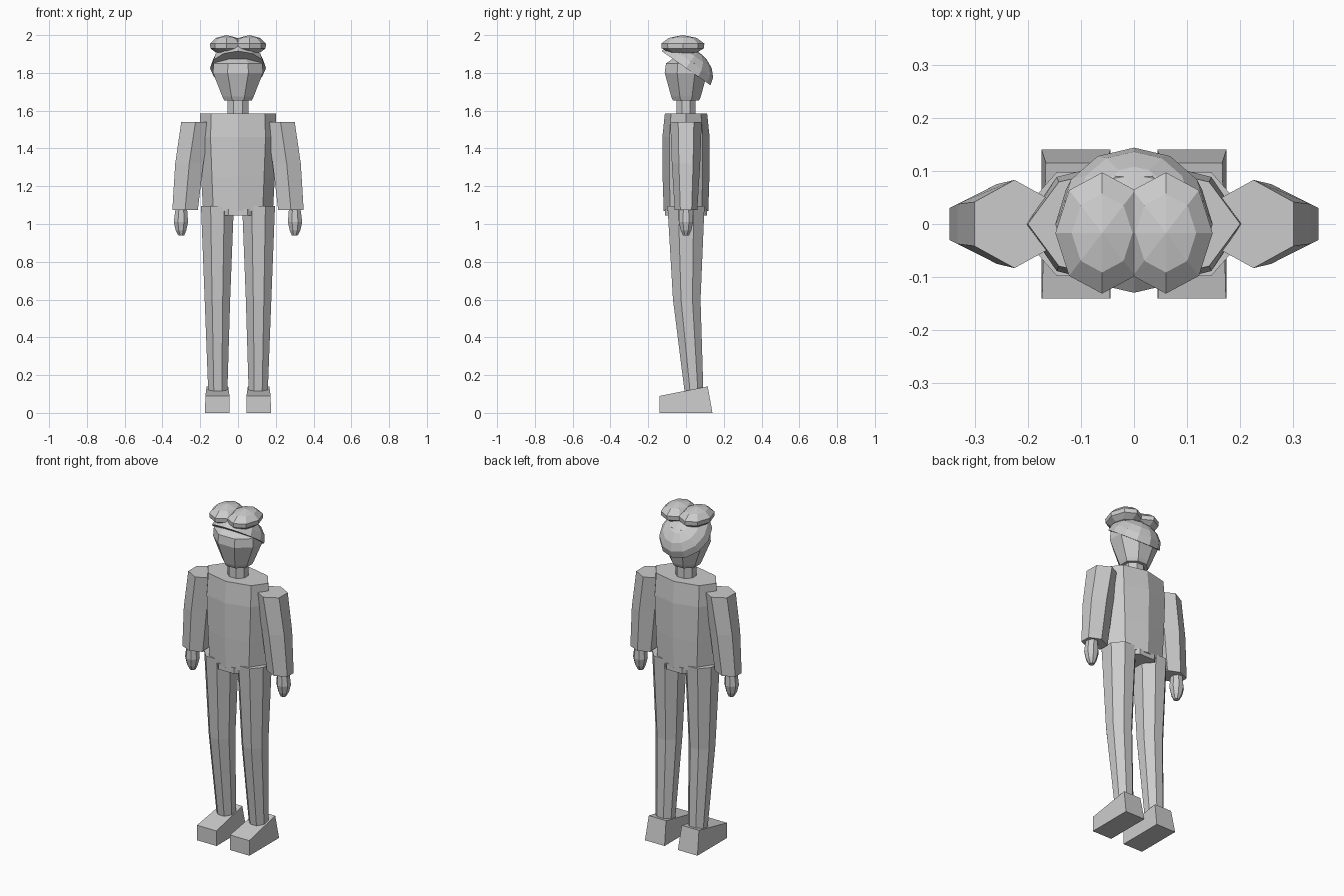
import bpy, bmesh
from math import sin, cos, pi, radians
from mathutils import Matrix

cube = bpy.data.objects.get("Cube")
if cube:
    bpy.data.objects.remove(cube, do_unlink=True)

clay = bpy.data.materials.new("clay_grey")
clay.use_nodes = True
clay.diffuse_color = (0.6, 0.6, 0.6, 1)
clay.node_tree.nodes["Principled BSDF"].inputs["Base Color"].default_value = (0.6, 0.6, 0.6, 1)


def finish(name, bm, matrix=None):
    if matrix:
        bm.transform(matrix)
    bmesh.ops.recalc_face_normals(bm, faces=bm.faces)
    mesh = bpy.data.meshes.new(name)
    bm.to_mesh(mesh)
    bm.free()
    mesh.materials.append(clay)
    obj = bpy.data.objects.new(name, mesh)
    bpy.context.collection.objects.link(obj)
    return obj


def loft(name, rings, sides=8, phase=0.0, side=1, matrix=None):
    """Skin a stack of elliptical rings given as (x, y, z, radius x, radius y)."""
    bm = bmesh.new()
    loops = []
    for x, y, z, rx, ry in rings:
        angles = [phase + 2 * pi * i / sides for i in range(sides)]
        loops.append([bm.verts.new((side * (x + rx * cos(a)), y + ry * sin(a), z))
                      for a in angles])
    for low, high in zip(loops, loops[1:]):
        for i in range(sides):
            j = (i + 1) % sides
            bm.faces.new((low[i], low[j], high[j], high[i]))
    bm.faces.new(loops[0])
    bm.faces.new(loops[-1])
    bmesh.ops.remove_doubles(bm, verts=bm.verts, dist=0.0005)
    return finish(name, bm, matrix)


def shoe(name, side):
    """Wedge shoe: a side profile extruded across, a little narrower on top."""
    profile = [(-0.14, 0, 0.065), (0.14, 0, 0.065),
               (0.115, 0.14, 0.057), (-0.14, 0.09, 0.064)]
    bm = bmesh.new()
    inner, outer = [[bm.verts.new((side * (0.109 + s * w), y, z)) for y, z, w in profile]
                    for s in (-1, 1)]
    bm.faces.new(inner)
    bm.faces.new(outer)
    for i in range(4):
        j = (i + 1) % 4
        bm.faces.new((inner[i], inner[j], outer[j], outer[i]))
    return finish(name, bm)


EIGHTH = pi / 8

# Body
loft("torso", [(0, 0, 1.07, 0.185, 0.118), (0, 0, 1.25, 0.195, 0.124),
               (0, 0, 1.46, 0.206, 0.125), (0, 0, 1.585, 0.2, 0.112)])
loft("pelvis", [(0, 0, 1.045, 0.13, 0.12), (0, 0, 1.08, 0.135, 0.12)], 4 * 2, EIGHTH)
loft("neck", [(0, 0, 1.57, 0.06, 0.055), (0, 0, 1.7, 0.06, 0.055)], 8, EIGHTH)

# Head with flat front facet
loft("head", [(0, 0, 1.655, 0.08, 0.075), (0, 0, 1.675, 0.09, 0.085),
              (0, 0, 1.8, 0.143, 0.122), (0, 0, 1.85, 0.14, 0.115),
              (0, 0.02, 1.89, 0.09, 0.075)], 8, EIGHTH)

# Swept cap of hair, tilted down towards the nape
tilt = Matrix.Translation((0, 0, 1.825)) @ Matrix.Rotation(radians(-35), 4, "X")
dome = [(0, 0, 0.11 * sin(a), 0.148 * cos(a), 0.158 * cos(a))
        for a in (i * pi / 8 for i in range(5))]
loft("hair_cap", dome, 12, 0, 1, tilt)

for label, s in (("left", 1), ("right", -1)):
    # Hair bun: squashed ball
    loft(label + "_hair_bun",
         [(0.06, -0.017, z, 0.088 * f, 0.114 * f) for z, f in
          ((1.893, 0), (1.908, 0.65), (1.93, 0.98), (1.955, 1), (1.985, 0.65), (2.0, 0))],
         8, 0, s)
    # Sleeve, bending slightly outward, with a hand
    loft(label + "_arm", [(0.28, 0, 1.075, 0.078, 0.06), (0.258, 0, 1.32, 0.086, 0.075),
                          (0.225, 0, 1.54, 0.087, 0.083)], 6, pi / 6, s)
    loft(label + "_hand", [(0.3, 0, 0.938, 0.016, 0.016), (0.302, 0, 0.965, 0.03, 0.03),
                           (0.302, 0, 1.01, 0.041, 0.041), (0.3, 0, 1.09, 0.032, 0.036)],
         8, EIGHTH, s)
    # Trouser leg and shoe
    loft(label + "_leg", [(0.107, 0.042, 0.115, 0.055, 0.054), (0.109, 0.004, 0.6, 0.073, 0.079),
                          (0.109, 0, 1.095, 0.094, 0.106)], 8, EIGHTH, s)
    shoe(label + "_shoe", s)
